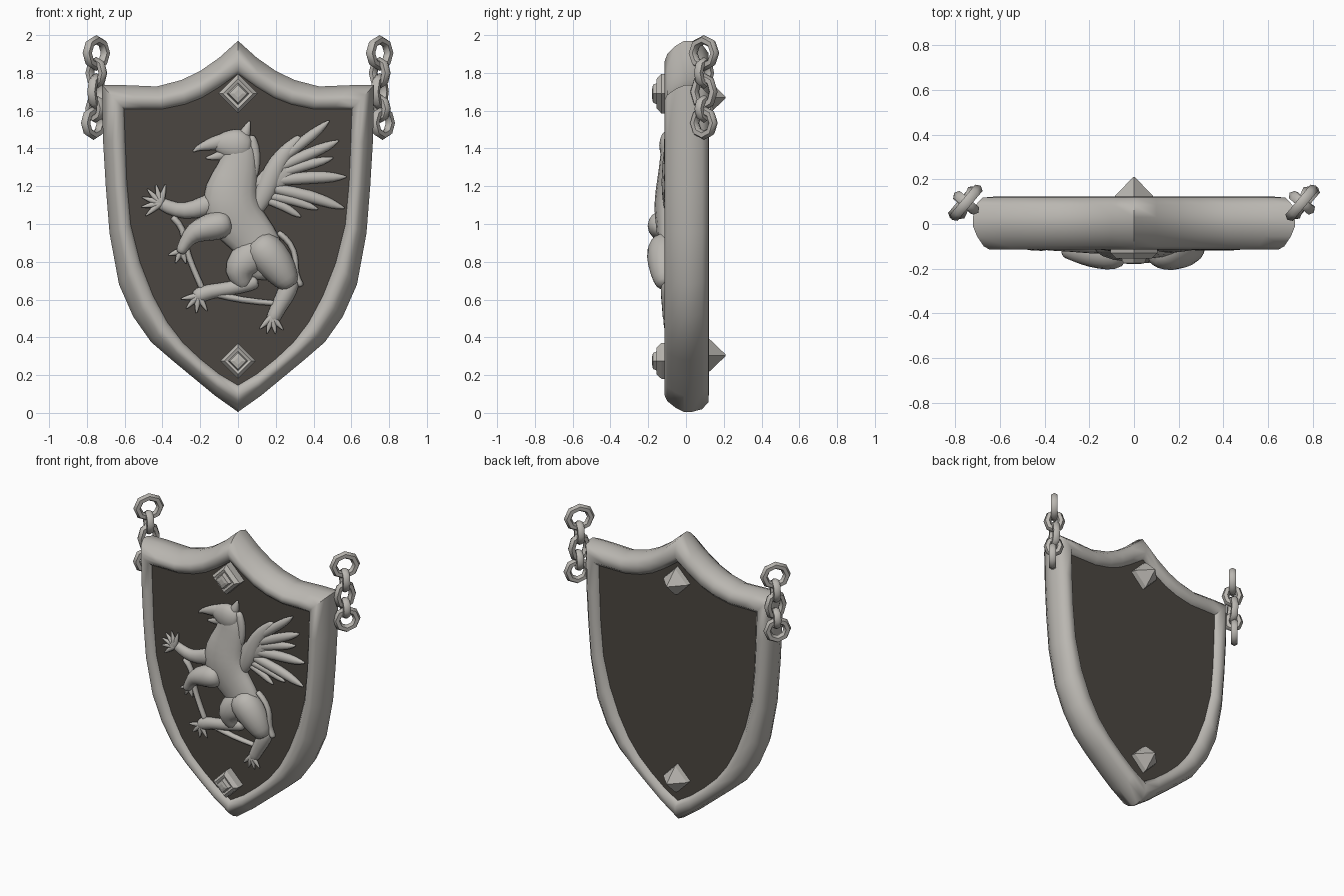
import bpy, bmesh, math
from mathutils import Vector

if "Cube" in bpy.data.objects:
    bpy.data.objects.remove(bpy.data.objects["Cube"])


def material(name, rgb):
    m = bpy.data.materials.new(name)
    m.diffuse_color = (*rgb, 1)
    m.use_nodes = True
    m.node_tree.nodes["Principled BSDF"].inputs["Base Color"].default_value = m.diffuse_color
    return m


STONE = material("pale grey stone", (0.49, 0.472, 0.44))
DARK = material("dark brown grey", (0.07, 0.062, 0.053))


def finish(name, bm, mat, angle=40):
    bmesh.ops.recalc_face_normals(bm, faces=bm.faces[:])
    me = bpy.data.meshes.new(name)
    bm.to_mesh(me)
    bm.free()
    ob = bpy.data.objects.new(name, me)
    bpy.context.collection.objects.link(ob)
    me.materials.append(mat)
    bpy.ops.object.select_all(action='DESELECT')
    ob.select_set(True)
    bpy.context.view_layer.objects.active = ob
    if angle:
        bpy.ops.object.shade_smooth_by_angle(angle=math.radians(angle))
    return ob


# Half outline of the shield: outer x, z and inner x, z, from tip to peak
HALF = [(0, .005, 0, .15), (.12, .09, .1, .21), (.235, .185, .2, .29), (.35, .28, .29, .375),
        (.46, .375, .37, .48), (.555, .51, .445, .62), (.63, .68, .515, .8),
        (.68, .95, .565, 1.0), (.7, 1.2, .585, 1.22), (.715, 1.45, .593, 1.42),
        (.72, 1.735, .6, 1.605), (.6, 1.735, .5, 1.605), (.43, 1.728, .4, 1.605),
        (.3, 1.762, .28, 1.63), (.2, 1.81, .19, 1.665), (.1, 1.88, .1, 1.72), (0, 1.97, 0, 1.79)]
LOOP = HALF + [(-a, b, -c, d) for a, b, c, d in HALF[-2:0:-1]]


def loop_point(p, t, y):
    return Vector((p[0] + (p[2] - p[0]) * t, y, p[1] + (p[3] - p[1]) * t))


def loft(bm, rings, closed=False):
    n = len(rings[0])
    pairs = list(zip(rings, rings[1:])) + ([(rings[-1], rings[0])] if closed else [])
    for a, b in pairs:
        for i in range(n):
            j = (i + 1) % n
            bm.faces.new((a[i], a[j], b[j], b[i]))


# Frame: rounded section swept round the outline
SECTION = [(0, -.01), (0, .03), (.1, .085), (.35, .118), (.75, .122), (1, .085),
           (1, -.075), (.85, -.1), (.6, -.113), (.4, -.1), (.15, -.055)]
bm = bmesh.new()
loft(bm, [[bm.verts.new(loop_point(p, t, y)) for t, y in SECTION] for p in LOOP], True)
finish("shield_frame", bm, STONE, 62)

# Dark panel
bm = bmesh.new()
rings = [[bm.verts.new(loop_point(p, .96, y)) for p in LOOP] for y in (-.08, .09)]
loft(bm, rings)
bm.faces.new(rings[0])
bm.faces.new(rings[1])
finish("shield_panel", bm, DARK, 0)


# Diamond studs, stepped at the front and pyramid-shaped at the back
def stud(name, z, layers):
    bm = bmesh.new()
    rings = [[bm.verts.new((r * dx, y, z + r * dz)) for dx, dz in ((1, 0), (0, 1), (-1, 0), (0, -1))]
             for r, y in layers]
    loft(bm, rings)
    bm.faces.new(rings[0])
    bm.faces.new(rings[-1])
    finish(name, bm, STONE, 0)


for tag, z, r in (("top", 1.69, .105), ("bottom", .275, .095)):
    stud(tag + "_front_stud", z, [(r, -.06), (r, -.13), (r * .75, -.155), (r * .55, -.15),
                                  (r * .45, -.175), (r * .2, -.18)])
    stud(tag + "_back_stud", z + (.03 if z < 1 else -.02), [(.1, .08), (.09, .12), (.004, .21)])


# Tapered rounded limb lying on the panel: points are x, z, radius
def limb(name, pts, k=.7, y=-.09, sides=8):
    P = [Vector((a, 0, b)) for a, b, r in pts]
    R = [r * 1.08 for a, b, r in pts]
    d0, d1 = (P[0] - P[1]).normalized(), (P[-1] - P[-2]).normalized()
    P = [P[0] + d0 * R[0] * .6] + P + [P[-1] + d1 * R[-1] * .6]
    R = [R[0] * .6] + R + [R[-1] * .6]
    bm = bmesh.new()
    rings = []
    for i, (p, r) in enumerate(zip(P, R)):
        d = (P[min(i + 1, len(P) - 1)] - P[max(i - 1, 0)]).normalized()
        side = Vector((d.z, 0, -d.x))
        ring = []
        for s in range(sides):
            a = 2 * math.pi * s / sides
            ring.append(bm.verts.new(p + side * r * math.cos(a) + Vector((0, y + r * k * math.sin(a), 0))))
        rings.append(ring)
    loft(bm, rings)
    bm.faces.new(rings[0])
    bm.faces.new(rings[-1])
    ob = finish(name, bm, STONE, 180)
    ob.modifiers.new("smooth", 'SUBSURF').levels = 1
    ob.modifiers["smooth"].render_levels = 1


# Winged beast: torso, head and beak
limb("torso", [(.01, 1.4, .09), (.005, 1.3, .105), (-.04, 1.19, .145), (-.045, 1.08, .165),
               (.02, .99, .14), (.09, .92, .125), (.13, .84, .125), (.14, .77, .11)], .5)
limb("head", [(.02, 1.41, .09), (-.03, 1.42, .09), (-.09, 1.425, .06)], .6)
limb("upper_beak", [(-.08, 1.44, .045), (-.15, 1.42, .033), (-.21, 1.405, .016), (-.235, 1.385, .006)], .8)
limb("lower_beak", [(-.06, 1.375, .035), (-.12, 1.355, .02), (-.165, 1.35, .008)], .8)
limb("crest", [(.03, 1.46, .035), (.045, 1.5, .025), (.06, 1.54, .008)], .8)
limb("neck_feathers", [(.07, 1.45, .03), (.095, 1.37, .03), (.08, 1.26, .03)], .8)

# Wing with fanned feathers
limb("wing_arm", [(.1, 1.08, .04), (.15, 1.18, .06), (.185, 1.28, .055), (.24, 1.37, .045), (.32, 1.45, .025)], .7)
limb("wing_web", [(.13, 1.2, .06), (.2, 1.25, .08), (.27, 1.29, .05)], .4)
for i, (x0, z0, x1, z1, r) in enumerate([(.2, 1.32, .48, 1.545, .032), (.2, 1.29, .53, 1.44, .034),
                                         (.2, 1.26, .5, 1.35, .03), (.2, 1.23, .57, 1.25, .036),
                                         (.18, 1.19, .56, 1.085, .036), (.16, 1.15, .42, 1.08, .028),
                                         (.14, 1.13, .33, 1.04, .025)]):
    limb(f"wing_feather_{i + 1}", [(x0, z0, r * .8), (x0 + (x1 - x0) * .55, z0 + (z1 - z0) * .5 + .01, r),
                                   (x0 + (x1 - x0) * .85, z0 + (z1 - z0) * .83, r * .75), (x1, z1, .006)], .9)

# Legs, tail and thin strands
limb("raised_foreleg", [(-.14, 1.11, .06), (-.24, 1.07, .048), (-.33, 1.07, .04), (-.41, 1.11, .035)], .8)
limb("lower_foreleg", [(-.08, 1.0, .08), (-.16, .98, .075), (-.24, .955, .055), (-.28, .9, .035), (-.3, .86, .03)], 1.05, -.125)
limb("near_thigh", [(.11, .86, .09), (.03, .8, .1), (.0, .74, .085), (.03, .69, .05)], .8, -.1)
limb("near_shin", [(.08, .69, .045), (-.05, .655, .035), (-.15, .645, .04), (-.21, .62, .045)], .9)
limb("far_thigh", [(.13, .87, .11), (.21, .78, .1), (.26, .7, .07)], .95, -.11)
limb("far_shin", [(.28, .69, .05), (.25, .62, .05), (.21, .55, .04), (.185, .5, .04)], .9)
limb("heel_strand", [(-.12, .63, .02), (.02, .595, .016), (.2, .58, .016)], 1.2)
limb("tail", [(.22, .95, .018), (.28, .9, .016), (.31, .82, .016), (.3, .74, .016), (.33, .68, .02)], 1.3)
limb("front_strand", [(-.34, 1.03, .02), (-.29, .98, .016), (-.28, .88, .018), (-.24, .77, .015), (-.19, .66, .018)], 1.2)


# Claws fan out from each paw: x, z, start angle, spread, length, count
for tag, x, z, a0, spread, length, n in (("raised_paw", -.41, 1.11, 75, 145, .1, 6),
                                         ("lower_paw", -.3, .86, 200, 90, .07, 3),
                                         ("near_paw", -.21, .62, 190, 110, .09, 4),
                                         ("far_paw", .18, .51, 225, 85, .09, 4)):
    for i in range(n):
        a = math.radians(a0 + spread * i / (n - 1))
        c, s = math.cos(a), math.sin(a)
        limb(f"{tag}_claw_{i + 1}", [(x, z, .02), (x + c * length * .55, z + s * length * .55, .017),
                                     (x + c * length, z + s * length, .005)], .9, -.105, 6)


# Chains: alternating oval links on each side
def link(name, x, y, z, half_w, half_h, yaw, r=.025):
    bm = bmesh.new()
    c, s = math.cos(math.radians(yaw)), math.sin(math.radians(yaw))
    rings = []
    for i in range(8):
        a = 2 * math.pi * i / 8
        ring = []
        for j in range(6):
            b = 2 * math.pi * j / 6
            u = math.cos(a) * (half_w - r + r * math.cos(b))
            w = r * math.sin(b)
            ring.append(bm.verts.new((x + u * c - w * s, y + u * s + w * c,
                                      z + math.sin(a) * (half_h - r + r * math.cos(b)))))
        rings.append(ring)
    loft(bm, rings, True)
    finish(name, bm, STONE, 60)


for side, sx in (("left", -1), ("right", 1)):
    for i, (x, z, w, h, yaw) in enumerate([(.75, 1.905, .1, .095, 50), (.75, 1.8, .07, .085, -40),
                                           (.75, 1.7, .08, .1, 65), (.755, 1.61, .065, .075, -40),
                                           (.765, 1.535, .09, .09, 50)]):
        link(f"{side}_chain_link_{i + 1}", sx * x, .095, z, w, h, yaw)
